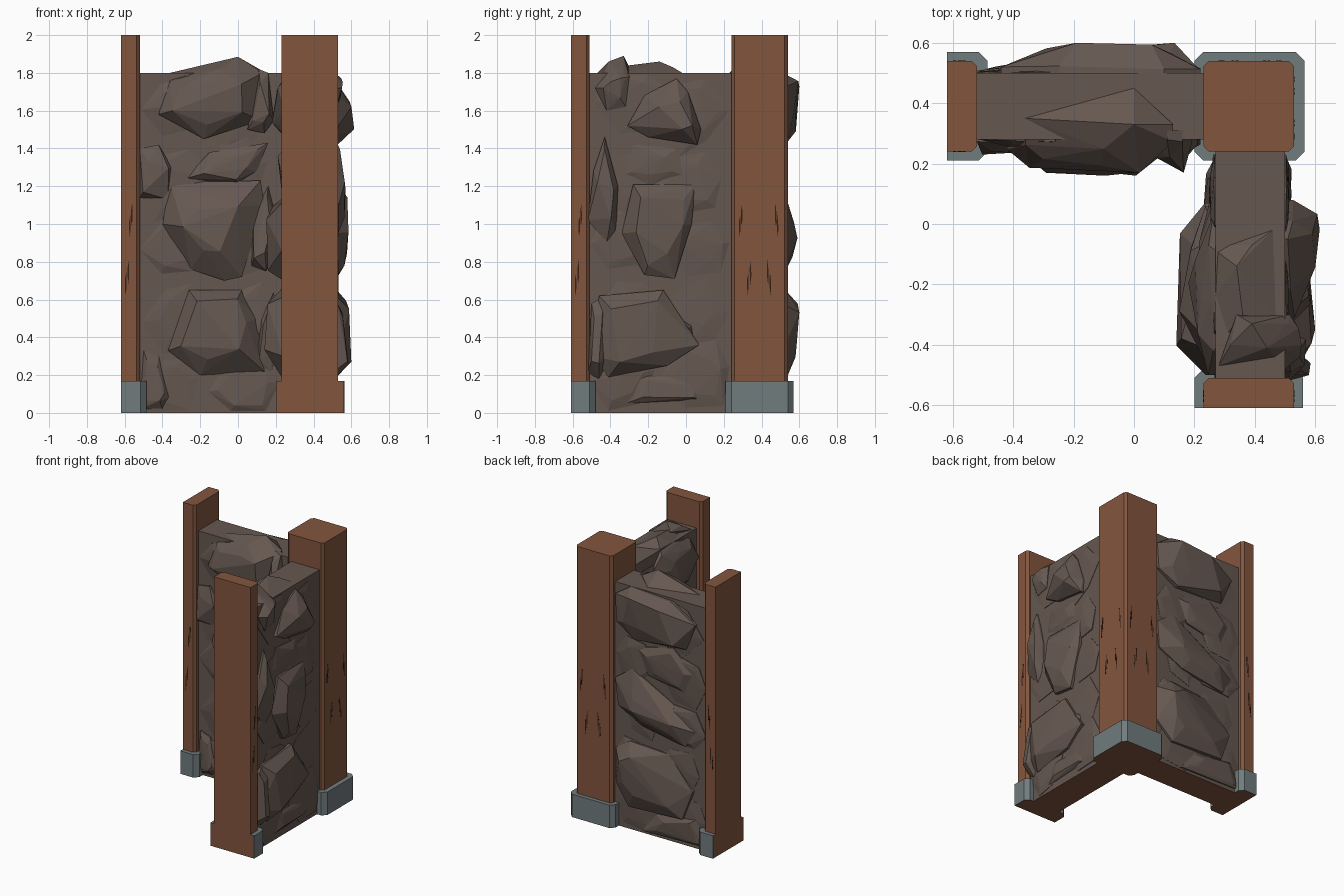
import bpy, bmesh, random
from mathutils import Vector

if "Cube" in bpy.data.objects:
    bpy.data.objects.remove(bpy.data.objects["Cube"])

random.seed(11)


def material(name, rgb):
    m = bpy.data.materials.new(name)
    m.diffuse_color = (*rgb, 1)
    m.use_nodes = True
    m.node_tree.nodes["Principled BSDF"].inputs["Base Color"].default_value = m.diffuse_color
    return m


WOOD = material("brown wood", (0.225, 0.092, 0.048))
STONE = material("grey brown stone", (0.130, 0.096, 0.080))
METAL = material("grey metal", (0.165, 0.200, 0.208))
GRAIN = material("dark grain", (0.035, 0.014, 0.008))


def finish(name, bm, *mats):
    bmesh.ops.recalc_face_normals(bm, faces=bm.faces)
    me = bpy.data.meshes.new(name)
    for m in mats:
        me.materials.append(m)
    bm.to_mesh(me)
    bm.free()
    ob = bpy.data.objects.new(name, me)
    bpy.context.collection.objects.link(ob)
    return ob


def box(name, x0, x1, y0, y1, z0, z1, mats, cut=0, corners="", wood_dirs=()):
    """Upright block; named corners are chamfered, faces along wood_dirs get the second material."""
    pts = []
    for tag, x, y, sx, sy in (("a", x0, y0, 1, 1), ("b", x1, y0, -1, 1),
                              ("c", x1, y1, -1, -1), ("d", x0, y1, 1, -1)):
        if tag in corners:
            pair = [(x, y + sy * cut), (x + sx * cut, y)]
            pts += pair if tag in "ac" else pair[::-1]
        else:
            pts.append((x, y))
    bm = bmesh.new()
    low = [bm.verts.new((x, y, z0)) for x, y in pts]
    top = [bm.verts.new((x, y, z1)) for x, y in pts]
    bm.faces.new(low)
    bm.faces.new(top)
    for i in range(len(pts)):
        j = (i + 1) % len(pts)
        bm.faces.new((low[i], low[j], top[j], top[i]))
    bmesh.ops.recalc_face_normals(bm, faces=bm.faces)
    for f in bm.faces:
        if any(f.normal.dot(Vector(d)) > 0.9 for d in wood_dirs):
            f.material_index = 1
    return finish(name, bm, *mats)


DOWN, FRONT, LEFT = (0, 0, -1), (0, -1, 0), (-1, 0, 0)

# Wooden posts: one full corner post and two sliced end posts
box("corner_post", 0.23, 0.53, 0.24, 0.54, 0, 2, [WOOD], 0.018, "abcd")
box("left_post", -0.62, -0.52, 0.24, 0.54, 0, 2, [WOOD], 0.018, "bc")
box("front_post", 0.23, 0.53, -0.61, -0.51, 0, 2, [WOOD], 0.018, "cd")

# Metal feet, wooden on the cut faces and underneath
foot = [METAL, WOOD]
box("corner_foot", 0.20, 0.565, 0.21, 0.57, 0, 0.17, foot, 0.03, "abcd", [DOWN])
box("left_foot", -0.62, -0.485, 0.21, 0.57, 0, 0.17, foot, 0.03, "bc", [DOWN, LEFT])
box("front_foot", 0.20, 0.56, -0.61, -0.48, 0, 0.17, foot, 0.03, "cd", [DOWN, FRONT])

# Wall cores
box("left_wall", -0.53, 0.24, 0.28, 0.50, 0, 1.8, [STONE, WOOD], wood_dirs=[DOWN])
box("front_wall", 0.27, 0.50, -0.52, 0.25, 0, 1.8, [STONE, WOOD], wood_dirs=[DOWN])

# Wall sides: map (along, height, outward) to space
SIDES = {
    "front": lambda u, z, d: (u, 0.28 - d, z),
    "back": lambda u, z, d: (u, 0.50 + d, z),
    "right": lambda u, z, d: (0.50 + d, u, z),
    "inner": lambda u, z, d: (0.27 - d, u, z),
}
LIMITS = {"front": (-0.52, 0.22), "back": (-0.52, 0.22), "right": (-0.51, 0.23), "inner": (-0.51, 0.23)}


def rock(side, outline, depth, apex=()):
    """Faceted stone: hull of an outline on the wall, a jittered crown and any extra apex points."""
    put = SIDES[side]
    n = len(outline)
    cu = sum(p[0] for p in outline) / n
    cz = sum(p[1] for p in outline) / n
    bm = bmesh.new()
    peak = random.randrange(n)
    for i, (u, z) in enumerate(outline):
        bm.verts.new(put(u, z, -.03))
        bm.verts.new(put(u, z, depth * random.uniform(0.0, 0.35)))
        t = random.uniform(0.4, 0.8)
        d = depth * (1 if i == peak else random.uniform(0.5, 0.95))
        bm.verts.new(put(cu + (u - cu) * t, cz + (z - cz) * t, d))
    for p in apex:
        bm.verts.new(put(*p))
    hull = bmesh.ops.convex_hull(bm, input=bm.verts)
    junk = {v for v in hull["geom_interior"] + hull["geom_unused"] if isinstance(v, bmesh.types.BMVert)}
    bmesh.ops.delete(bm, geom=list(junk), context="VERTS")
    finish(side + "_stone", bm, STONE)


# Large stones on the left wall, front side
rock("front", [(-.42, 1.58), (-.36, 1.75), (-.1, 1.82), (.13, 1.80), (.12, 1.55), (-.18, 1.45)], .11,
     [(0, 1.885, -.05), (-.36, 1.80, -.07), (0, 1.80, -.17), (.13, 1.81, -.05)])
rock("front", [(.05, 1.50), (.11, 1.82), (.16, 1.80), (.19, 1.55), (.14, 1.48)], .11)
rock("front", [(-.36, 1.22), (-.40, 1.00), (-.25, .76), (-.07, .70), (.02, .72), (.14, 1.10), (.12, 1.23)], .12)
rock("front", [(-.52, 1.14), (-.52, 1.40), (-.42, 1.42), (-.35, 1.30), (-.37, 1.13)], .05)
rock("front", [(-.28, 1.24), (-.15, 1.38), (.16, 1.43), (.10, 1.28), (0, 1.21)], .05)
rock("front", [(-.37, .33), (-.26, .65), (.02, .65), (.10, .50), (.14, .22), (-.2, .20)], .12)
rock("front", [(-.52, .02), (-.50, .33), (-.42, .30), (-.36, .08), (-.40, .02)], .04)
rock("front", [(.07, .78), (.08, 1.05), (.16, 1.20), (.21, 1.0), (.15, .75)], .07)
rock("front", [(.10, .25), (.12, .50), (.19, .64), (.22, .40), (.18, .22)], .05)

# Large stones on the left wall, back side
rock("back", [(.22, 1.72), (.10, 1.80), (-.25, 1.78), (-.44, 1.66), (-.36, 1.45), (.05, 1.43), (.21, 1.52)], .10)
rock("back", [(.06, 1.36), (-.25, 1.44), (-.42, 1.28), (-.36, 1.12), (-.05, 1.18)], .035)
rock("back", [(.22, 1.10), (.08, 1.20), (-.25, 1.02), (-.45, .86), (-.36, .74), (0, .80), (.2, .9)], .09)
rock("back", [(.22, .58), (.10, .66), (-.22, .64), (-.42, .42), (-.34, .20), (.10, .18), (.22, .32)], .10)
rock("back", [(0, .02), (-.1, .17), (-.45, .22), (-.51, .03)], .035)

# Large stones on the front wall, outer side
rock("right", [(-.48, 1.72), (-.42, 1.78), (-.33, 1.80), (-.30, 1.78), (-.32, 1.62), (-.42, 1.60)], .055,
     [(-.41, 1.86, -.06), (-.33, 1.89, -.11), (-.30, 1.83, -.16), (-.47, 1.80, -.22), (-.40, 1.85, -.18)])
rock("right", [(-.31, 1.52), (-.22, 1.68), (-.05, 1.77), (.01, 1.70), (.08, 1.50), (.06, 1.42), (-.2, 1.46)], .115)
rock("right", [(-.52, 1.02), (-.49, 1.28), (-.43, 1.46), (-.36, 1.20), (-.37, .95), (-.42, .90)], .07)
rock("right", [(-.34, .95), (-.28, 1.21), (.05, 1.21), (.03, 1.0), (-.06, .71), (-.22, .73)], .085)
rock("right", [(-.34, 1.26), (-.28, 1.42), (-.05, 1.40), (.02, 1.25), (-.2, 1.20)], .03)
rock("right", [(-.50, .30), (-.46, .62), (-.12, .65), (.07, .36), (-.1, .25), (-.41, .19)], .10)
rock("right", [(-.52, .22), (-.50, .58), (-.43, .62), (-.40, .30), (-.46, .17)], .085)
rock("right", [(-.32, .05), (-.27, .20), (.06, .18), (.08, .07)], .03)
rock("right", [(-.04, .43), (-.02, .49), (.03, .46), (.04, .39)], .035)

# Large stones on the front wall, inner side
rock("inner", [(-.50, 1.60), (-.42, 1.76), (-.25, 1.79), (-.07, 1.77), (.03, 1.66), (-.15, 1.45), (-.4, 1.46)], .09,
     [(-.14, 1.86, -.07), (-.07, 1.83, -.12), (-.02, 1.80, -.19), (-.3, 1.84, -.09), (-.32, 1.80, -.2)])
rock("inner", [(-.48, 1.18), (-.30, 1.42), (.06, 1.38), (.10, 1.22), (-.2, 1.10)], .06)
rock("inner", [(-.45, .86), (-.38, 1.12), (-.05, 1.16), (.06, .98), (-.05, .74), (-.3, .70)], .12)
rock("inner", [(-.50, .30), (-.42, .62), (-.10, .66), (.07, .46), (0, .22), (-.35, .14)], .13)
rock("inner", [(-.02, .03), (.02, .20), (.18, .26), (.22, .05)], .04)

# Broad shallow slabs filling the gaps
for side, (lo, hi) in LIMITS.items():
    for row in range(5):
        for col in range(2):
            u = lo + (col + .5) * (hi - lo) / 2 + random.uniform(-.05, .05)
            z = .18 + row * .36 + random.uniform(-.05, .05)
            w, h = random.uniform(.18, .24), random.uniform(.16, .23)
            shape = [(1, .2), (.4, 1), (-.5, .8), (-1, -.1), (-.4, -1), (.6, -.8)]
            pts = [(min(hi, max(lo, u + a * w * random.uniform(.7, 1.1))),
                    min(1.79, max(.01, z + b * h * random.uniform(.7, 1.1)))) for a, b in shape]
            rock(side, pts, random.uniform(.01, .026))


# Grain marks: thin dark plates standing just proud of the posts
def grain(name, put, u, z0, z1, lean):
    bm = bmesh.new()
    h = z1 - z0
    for du, a, b in ((-lean, 0, .66), (lean, .3, 1)):
        lo, hi = z0 + a * h, z0 + b * h
        third = (hi - lo) / 3
        shape = [(du - lean * .3, lo), (du + .004, lo + third), (du + .003, hi - third),
                 (du + lean * .4, hi), (du - .005, hi - third), (du - .004, lo + third)]
        bm.faces.new([bm.verts.new(put(u + s, z)) for s, z in shape])
    ext = bmesh.ops.extrude_face_region(bm, geom=bm.faces[:])
    sink = Vector(put(0, 0, -.004)) - Vector(put(0, 0))
    bmesh.ops.translate(bm, vec=sink, verts=[g for g in ext["geom"] if isinstance(g, bmesh.types.BMVert)])
    finish(name, bm, GRAIN)


E = .001
SPOTS, LEFT_SPOTS, FRONT_SPOTS = ((.29, .48), (.335, .44)), ((-.567,), (-.587,)), ((-.56,), (-.577,))
post_faces = {
    "corner_right": (lambda u, z, d=0: (.53 + E + d, u, z), SPOTS),
    "corner_left": (lambda u, z, d=0: (.23 - E - d, u, z), SPOTS),
    "corner_back": (lambda u, z, d=0: (u, .54 + E + d, z), SPOTS),
    "corner_front": (lambda u, z, d=0: (u, .24 - E - d, z), SPOTS),
    "left_front": (lambda u, z, d=0: (u, .24 - E - d, z), LEFT_SPOTS),
    "left_back": (lambda u, z, d=0: (u, .54 + E + d, z), LEFT_SPOTS),
    "front_right": (lambda u, z, d=0: (.53 + E + d, u, z), FRONT_SPOTS),
    "front_left": (lambda u, z, d=0: (.23 - E - d, u, z), FRONT_SPOTS),
}
for name, (put, (high, low)) in post_faces.items():
    for i, u in enumerate(high):
        grain(name + "_grain_high", put, u, .93, 1.11, -.005 if i else .005)
    for i, u in enumerate(low):
        grain(name + "_grain_low", put, u, .62, .81, -.007 if i else .007)
